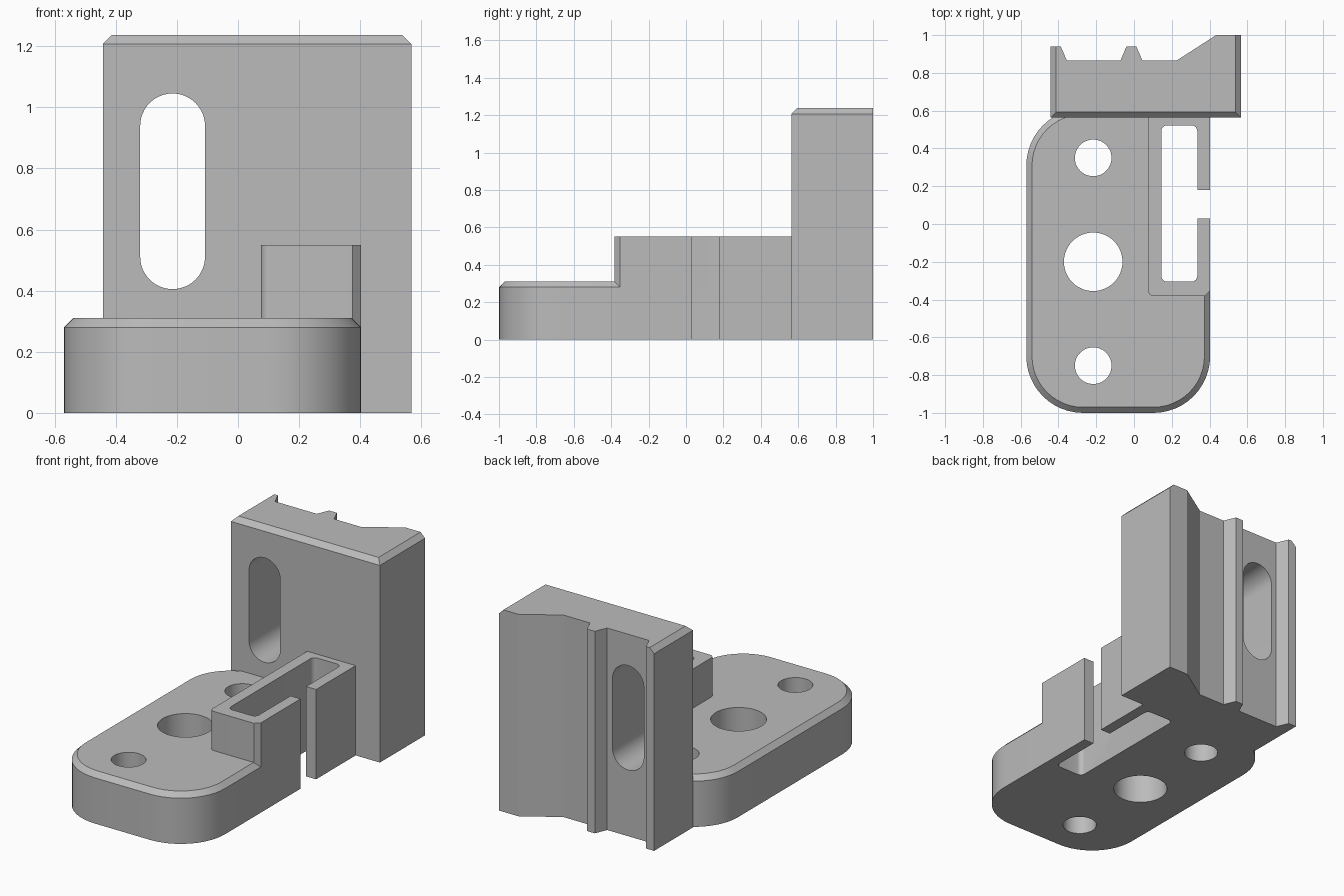
import bpy, bmesh, math
from mathutils import Vector

cube = bpy.data.objects.get("Cube")
if cube:
    bpy.data.objects.remove(cube, do_unlink=True)

grey = bpy.data.materials.new("plain grey")
grey.use_nodes = True
grey.diffuse_color = (0.5, 0.5, 0.5, 1)
grey.node_tree.nodes["Principled BSDF"].inputs["Base Color"].default_value = grey.diffuse_color


def rounded_rect(x0, x1, y0, y1, radii, steps=12):
    """Outline with one radius per corner: front left, front right, back right, back left."""
    corners = [(x0, y0, 1, 1), (x1, y0, -1, 1), (x1, y1, -1, -1), (x0, y1, 1, -1)]
    pts = []
    for i, ((x, y, sx, sy), r) in enumerate(zip(corners, radii)):
        if r == 0:
            pts.append((x, y))
            continue
        for k in range(steps + 1):
            a = math.pi * (1 + i / 2) + math.pi / 2 * k / steps
            pts.append((x + sx * r + r * math.cos(a), y + sy * r + r * math.sin(a)))
    return pts


def circle(x, y, r, n=48):
    return [(x + r * math.cos(2 * math.pi * k / n), y + r * math.sin(2 * math.pi * k / n))
            for k in range(n)]


def prism(name, outline, low, high, upright=False, chamfer=0, chamfer_rule=None):
    """Extrude an outline along z, or along y when upright; optionally chamfer top edges."""
    bm = bmesh.new()
    base = bm.faces.new([bm.verts.new((x, y, low)) for x, y in outline])
    ext = bmesh.ops.extrude_face_region(bm, geom=[base])
    top = [v for v in ext["geom"] if isinstance(v, bmesh.types.BMVert)]
    bmesh.ops.translate(bm, verts=top, vec=(0, 0, high - low))
    if chamfer:
        edges = [e for e in bm.edges if all(v in top for v in e.verts)
                 and (chamfer_rule is None or chamfer_rule(e))]
        bmesh.ops.bevel(bm, geom=edges, offset=chamfer, segments=1, affect='EDGES')
    if upright:
        for v in bm.verts:
            v.co = Vector((v.co.x, v.co.z, v.co.y))
    bmesh.ops.recalc_face_normals(bm, faces=bm.faces)
    mesh = bpy.data.meshes.new(name)
    bm.to_mesh(mesh)
    bm.free()
    mesh.materials.append(grey)
    obj = bpy.data.objects.new(name, mesh)
    bpy.context.collection.objects.link(obj)
    return obj


def combine(body, other, operation):
    mod = body.modifiers.new(operation, 'BOOLEAN')
    mod.operation, mod.solver, mod.object = operation, 'EXACT', other
    bpy.context.view_layer.objects.active = body
    bpy.ops.object.modifier_apply(modifier=mod.name)
    bpy.data.objects.remove(other, do_unlink=True)


# Base plate with rounded corners and chamfered rim
body = prism("mounting_bracket", rounded_rect(-0.57, 0.403, -1, 0.61, (0.3, 0.3, 0, 0.3)),
             0, 0.31, chamfer=0.03)

# Raised box beside the holes, one corner rounded and one clipped
box_outline = rounded_rect(0.075, 0.403, -0.382, 0.62, (0.03, 0, 0, 0))
i = box_outline.index((0.403, -0.382))
box_outline[i:i + 1] = [(0.375, -0.382), (0.403, -0.354)]
box = prism("raised_box", box_outline, 0, 0.55)

# Back wall with a ribbed rear; front and side top edges chamfered
wall_outline = [(-0.442, 0.563), (0.567, 0.563), (0.567, 1), (0.435, 1), (0.225, 0.865),
                (0.045, 0.865), (0.012, 0.94), (-0.04, 0.94), (-0.072, 0.865),
                (-0.355, 0.865), (-0.388, 0.94), (-0.442, 0.94)]


def front_or_side(edge):
    a, b = (v.co for v in edge.verts)
    return abs(a.x - b.x) < 1e-4 or max(a.y, b.y) < 0.6


wall = prism("back_wall", wall_outline, 0, 1.237, chamfer=0.03, chamfer_rule=front_or_side)

combine(body, box, 'UNION')
combine(body, wall, 'UNION')

# Bolt holes, box pocket, side gap and wall slot
cutters = [prism("hole_cutter", circle(-0.216, y, r), -0.1, 0.5)
           for y, r in ((0.35, 0.097), (-0.2, 0.155), (-0.75, 0.097))]
cutters.append(prism("pocket_cutter", rounded_rect(0.145, 0.335, -0.305, 0.522, [0.03] * 4, 6),
                     -0.1, 0.7))
cutters.append(prism("gap_cutter", rounded_rect(0.3, 0.5, 0.03, 0.18, [0] * 4), -0.1, 0.7))
cutters.append(prism("slot_cutter", rounded_rect(-0.32, -0.108, 0.405, 1.045, [0.1059] * 4),
                     0.4, 1.1, upright=True))
for cutter in cutters:
    cutter.hide_render = True
    combine(body, cutter, 'DIFFERENCE')

bpy.ops.object.select_all(action='DESELECT')
body.select_set(True)
bpy.context.view_layer.objects.active = body
bpy.ops.object.shade_smooth_by_angle(angle=math.radians(20))
